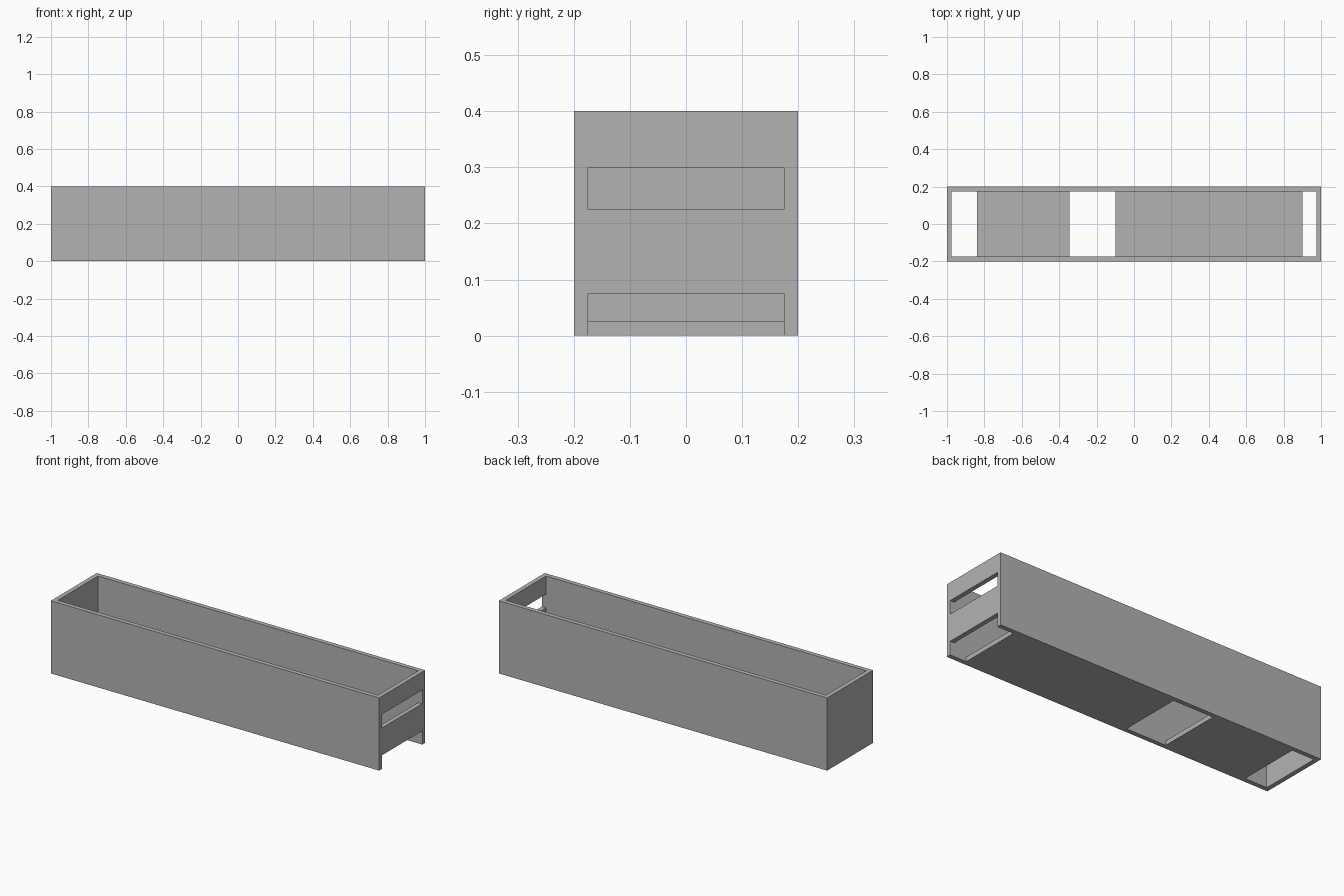
import bpy

default = bpy.data.objects.get("Cube")
if default:
    bpy.data.objects.remove(default, do_unlink=True)

LENGTH, WIDTH, HEIGHT, WALL = 2.0, 0.4, 0.4, 0.025
INNER_X, INNER_Y = LENGTH / 2 - WALL, WIDTH / 2 - WALL
OVER = 0.1  # how far cutters reach past the surface


def box(name, x, y, z):
    """Box spanning the given (min, max) ranges."""
    bpy.ops.mesh.primitive_cube_add(size=1)
    ob = bpy.context.object
    ob.name = name
    for i, (lo, hi) in enumerate((x, y, z)):
        ob.location[i] = (lo + hi) / 2
        ob.scale[i] = hi - lo
    bpy.ops.object.transform_apply(location=True, rotation=False, scale=True)
    return ob


def cut(target, x, z):
    """Subtract a box as wide as the inside of the trough."""
    cutter = box("cutter", x, (-INNER_Y, INNER_Y), z)
    cutter.hide_render = True
    mod = target.modifiers.new("cut", "BOOLEAN")
    mod.operation, mod.solver, mod.object = "DIFFERENCE", "EXACT", cutter
    bpy.context.view_layer.objects.active = target
    bpy.ops.object.modifier_apply(modifier=mod.name)
    bpy.data.objects.remove(cutter, do_unlink=True)


grey = bpy.data.materials.new("plain grey")
grey.use_nodes = True
colour = (0.45, 0.45, 0.45, 1)
grey.diffuse_color = colour
grey.node_tree.nodes["Principled BSDF"].inputs["Base Color"].default_value = colour

# Open-topped trough
trough = box("trough", (-LENGTH / 2, LENGTH / 2), (-WIDTH / 2, WIDTH / 2), (0, HEIGHT))
cut(trough, (-INNER_X, INNER_X), (WALL, HEIGHT + OVER))

# Openings through the floor
for span in ((-INNER_X, -0.84), (-0.345, -0.1)):
    cut(trough, span, (-OVER, WALL + OVER))

# Left end: low notch running into the floor, and a slot above it
cut(trough, (0.9, LENGTH / 2 + OVER), (-OVER, 0.075))
cut(trough, (INNER_X - OVER, LENGTH / 2 + OVER), (0.225, 0.3))

trough.data.materials.clear()
trough.data.materials.append(grey)
for face in trough.data.polygons:
    face.material_index = 0
